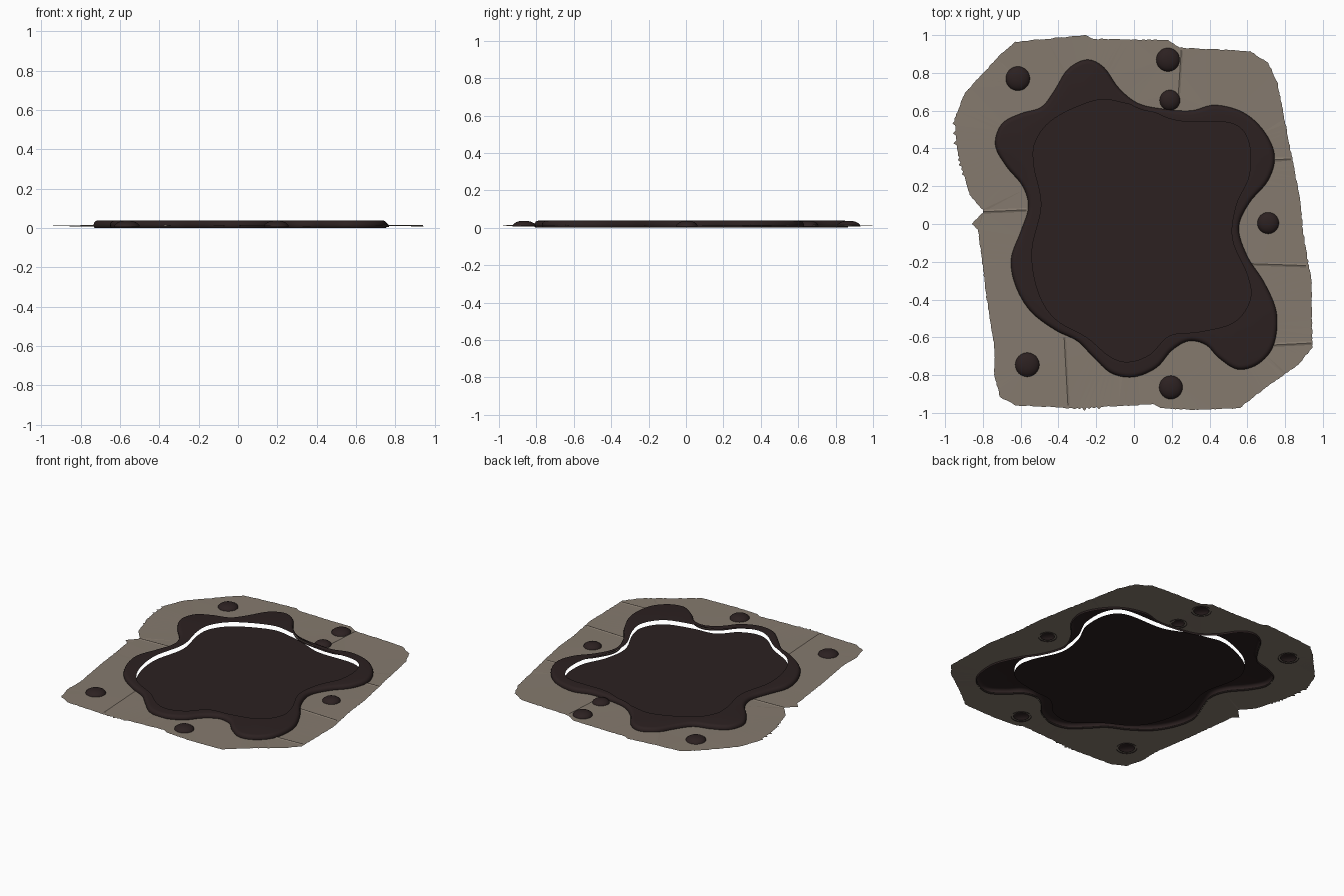
import bpy, bmesh, math, random
from mathutils import Vector

random.seed(4)
cube = bpy.data.objects.get("Cube")
if cube:
    bpy.data.objects.remove(cube, do_unlink=True)


def make_material(name, colour):
    mat = bpy.data.materials.new(name)
    mat.diffuse_color = (*colour, 1)
    mat.use_nodes = True
    for node in mat.node_tree.nodes:
        if node.type == 'BSDF_PRINCIPLED':
            node.inputs["Base Color"].default_value = (*colour, 1)
            node.inputs["Roughness"].default_value = 0.6
    return mat


SHEET = make_material("worn tan sheet", (0.235, 0.195, 0.156))
LIQUID = make_material("dark brown liquid", (0.025, 0.015, 0.015))


def smooth_loop(points, steps=6):
    """Closed Catmull-Rom curve through the points."""
    pts = [Vector(p) for p in points]
    count, result = len(pts), []
    for i in range(count):
        a, b, c, d = (pts[(i + k) % count] for k in (-1, 0, 1, 2))
        for s in range(steps):
            t = s / steps
            result.append((b * 2 + (c - a) * t + (a * 2 - b * 5 + c * 4 - d) * t * t
                           + (b * 3 - a - c * 3 + d) * t ** 3) / 2)
    return result


def circle(centre, radius, sides=32):
    turn = math.tau / sides
    return [Vector(centre) + radius * Vector((math.cos(-i * turn), math.sin(-i * turn)))
            for i in range(sides)]


def inset(loop, distance):
    """Move a clockwise loop inward along its normals."""
    result = []
    for i, p in enumerate(loop):
        along = (loop[(i + 1) % len(loop)] - loop[i - 1]).normalized()
        result.append(p + Vector((along.y, -along.x)) * distance)
    return result


def add_ring(bm, loop, z):
    return [bm.verts.new((p.x, p.y, z)) for p in loop]


def ring_edges(bm, ring):
    edges = []
    for i, v in enumerate(ring):
        pair = (ring[i - 1], v)
        edges.append(bm.edges.get(pair) or bm.edges.new(pair))
    return edges


def bridge(bm, lower, upper):
    for i in range(len(lower)):
        bm.faces.new((lower[i - 1], lower[i], upper[i], upper[i - 1]))


def fill(bm, rings):
    edges = [e for ring in rings for e in ring_edges(bm, ring)]
    bmesh.ops.triangle_fill(bm, use_beauty=True, edges=edges, normal=(0, 0, 1))


def finish(name, bm, mat, smooth=True):
    bmesh.ops.recalc_face_normals(bm, faces=bm.faces[:])
    if sum(f.normal.z * f.calc_area() for f in bm.faces) < 0:
        bmesh.ops.reverse_faces(bm, faces=bm.faces[:])
    mesh = bpy.data.meshes.new(name)
    bm.to_mesh(mesh)
    bm.free()
    mesh.materials.append(mat)
    obj = bpy.data.objects.new(name, mesh)
    bpy.context.collection.objects.link(obj)
    if smooth:
        bpy.ops.object.select_all(action='DESELECT')
        obj.select_set(True)
        bpy.context.view_layer.objects.active = obj
        bpy.ops.object.shade_smooth_by_angle(angle=math.radians(35))
    return obj


# Outlines, all clockwise from above
puddle = smooth_loop([
    (-.25, .87), (-.16, .83), (-.08, .72), (.02, .64), (.15, .61), (.3, .6), (.43, .63),
    (.58, .59), (.69, .49), (.745, .36), (.71, .23), (.61, .11), (.555, -.02), (.6, -.17),
    (.69, -.31), (.755, -.47), (.74, -.64), (.66, -.74), (.55, -.77), (.45, -.71),
    (.38, -.64), (.29, -.62), (.2, -.67), (.12, -.76), (0, -.81), (-.12, -.79),
    (-.22, -.7), (-.3, -.62), (-.42, -.56), (-.55, -.46), (-.63, -.32), (-.65, -.18),
    (-.6, -.04), (-.56, .09), (-.59, .2), (-.68, .31), (-.735, .42), (-.7, .53),
    (-.6, .585), (-.49, .62), (-.42, .71), (-.35, .82)])
pool = smooth_loop([
    (-.2, .655), (-.05, .64), (.085, .6), (.24, .545), (.51, .535), (.605, .44), (.61, .26),
    (.54, .1), (.52, -.08), (.6, -.27), (.615, -.4), (.53, -.52), (.35, -.57), (.19, -.59),
    (.085, -.69), (-.03, -.73), (-.13, -.7), (-.25, -.6), (-.42, -.5), (-.51, -.35),
    (-.54, -.14), (-.49, .1), (-.53, .31), (-.52, .44), (-.42, .56)])
sheet_corners = [
    (-.63, .965), (-.255, 1), (-.215, .98), (.18, .975), (.24, .935), (.615, .915),
    (.71, .855), (.76, .75), (.85, .285), (.88, .125), (.895, -.04), (.94, -.3),
    (.945, -.655), (.87, -.745), (.68, -.88), (.56, -.975), (.3, -.985), (.14, -.975),
    (.11, -.955), (-.34, -.975), (-.63, -.96), (-.71, -.915), (-.74, -.8), (-.74, -.64),
    (-.78, -.4), (-.825, -.03), (-.86, 0), (-.795, .065), (-.87, .155), (-.935, .39),
    (-.95, .56), (-.895, .695), (-.71, .895)]
drops = [(-.615, .77, .065), (.18, .87, .063), (.19, .655, .055),
         (.71, .005, .058), (-.565, -.745, .065), (.195, -.865, .063)]

# Sheet edge with frayed stretches
sheet_edge = []
for i, corner in enumerate(sheet_corners):
    a, b = Vector(corner), Vector(sheet_corners[(i + 1) % len(sheet_corners)])
    out = Vector((a.y - b.y, b.x - a.x)).normalized()
    steps = max(1, round((b - a).length / .013))
    for s in range(steps):
        p = a.lerp(b, s / steps)
        frayed = (p.x < -.87 and .25 < p.y < .55) or (p.y < -.94 and -.35 < p.x < -.18)
        if s:
            p += out * (random.uniform(0, .02) * (s % 2) if frayed else random.uniform(-.003, .002))
        sheet_edge.append(p)

# Sheet, open beneath the liquid
bm = bmesh.new()
holes = [inset(puddle, .008)] + [circle((x, y), r - .015) for x, y, r in drops]
fill(bm, [add_ring(bm, loop, .01) for loop in [sheet_edge] + holes])
for v in bm.verts:
    if max(abs(v.co.x), abs(v.co.y)) > .8:
        v.co.z += .002 * math.sin(7 * v.co.x + 5 * v.co.y)
finish("sheet", bm, SHEET, smooth=False)

# Shallow fold lines on the sheet
bm = bmesh.new()
for start, end in [((.62, -.21), (.91, -.22)), ((.74, -.64), (.94, -.63)),
                   ((.74, .34), (.83, .345)), ((-.8, .065), (-.57, .075)),
                   ((.25, .92), (.23, .62)), ((-.37, -.6), (-.35, -.96))]:
    a, b = Vector(start), Vector(end)
    side = Vector((a.y - b.y, b.x - a.x)).normalized() * .01
    rows = [[bm.verts.new((*(p + side * k), .011 + .004 * (k == 0))) for p in (a, b)]
            for k in (-1, 0, 1)]
    for low, high in zip(rows, rows[1:]):
        bm.faces.new((low[0], low[1], high[1], high[0]))
finish("sheet_folds", bm, SHEET, smooth=False)

# Raised rounded rim of the puddle
bm = bmesh.new()
profile = [(.006, 0), (.001, .008), (0, .017), (.003, .026), (.009, .033),
           (.016, .0365), (.025, .038)]
rings = [add_ring(bm, inset(puddle, d), z) for d, z in profile]
for lower, upper in zip(rings, rings[1:]):
    bridge(bm, lower, upper)
fill(bm, [rings[-1], add_ring(bm, pool, .038)])
finish("puddle_rim", bm, LIQUID)

# Flat pool floor set below the rim
bm = bmesh.new()
fill(bm, [add_ring(bm, pool, .009)])
finish("puddle_floor", bm, LIQUID, smooth=False)

# Round drops scattered about the puddle
for number, (x, y, r) in enumerate(drops, 1):
    bm = bmesh.new()
    rings = [add_ring(bm, circle((x, y), r * math.cos(t)), .006 + .032 * math.sin(t))
             for t in (math.radians(a) for a in range(0, 90, 15))]
    for lower, upper in zip(rings, rings[1:]):
        bridge(bm, lower, upper)
    bm.faces.new(rings[-1])
    finish(f"drop_{number}", bm, LIQUID)
